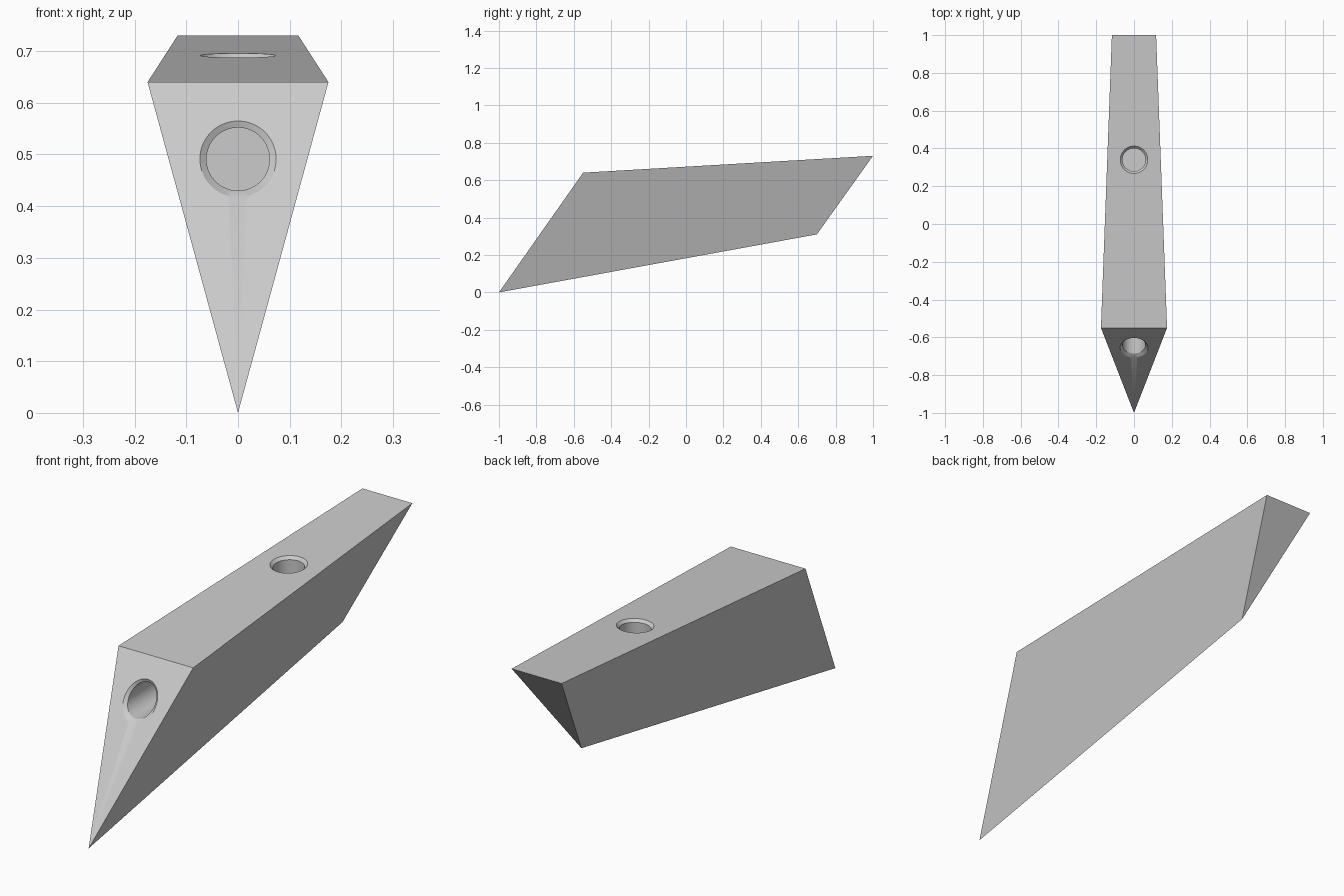
import bpy, bmesh, math
from mathutils import Vector

cube = bpy.data.objects.get("Cube")
if cube:
    bpy.data.objects.remove(cube, do_unlink=True)

grey = bpy.data.materials.new("light_grey")
grey.use_nodes = True
colour = (0.6, 0.6, 0.6, 1)
grey.diffuse_color = colour
grey.node_tree.nodes["Principled BSDF"].inputs["Base Color"].default_value = colour


def finish(bm, name):
    bmesh.ops.recalc_face_normals(bm, faces=bm.faces)
    mesh = bpy.data.meshes.new(name)
    bm.to_mesh(mesh)
    bm.free()
    mesh.materials.append(grey)
    obj = bpy.data.objects.new(name, mesh)
    bpy.context.collection.objects.link(obj)
    return obj


def loft(bm, rings):
    """Skin a closed solid through equal-length rings of points."""
    rings = [[bm.verts.new(p) for p in ring] for ring in rings]
    n = len(rings[0])
    for a, b in zip(rings, rings[1:]):
        for i in range(n):
            j = (i + 1) % n
            bm.faces.new((a[i], a[j], b[j], b[i]))
    bm.faces.new(rings[0])
    bm.faces.new(rings[-1])


def hole_cutter(name, centre, axis, normal, depth, radius=0.061, bevel=0.012):
    """Blind round hole along axis, its bevelled rim following the sloping face."""
    side = Vector((1, 0, 0))
    up = axis.cross(side)
    sides = 64

    def ring(r, d, follow=True):
        points = []
        for i in range(sides):
            t = 2 * math.pi * i / sides
            u = (side * math.cos(t) + up * math.sin(t)) * r
            slide = -u.dot(normal) / axis.dot(normal) if follow else 0
            points.append(centre + u + axis * (d + slide))
        return points

    bm = bmesh.new()
    loft(bm, [ring(radius + 2 * bevel, -bevel), ring(radius, bevel),
              ring(radius, depth, False)])
    return finish(bm, name)


# Wedge body: triangular section running from the pointed front to the back
front = [Vector(p) for p in ((-0.175, -0.55, 0.64), (0.175, -0.55, 0.64), (0, -1, 0))]
back = [Vector(p) for p in ((-0.117, 1, 0.73), (0.117, 1, 0.73), (0, 0.7, 0.31))]
bm = bmesh.new()
loft(bm, [front, back])
body = finish(bm, "wedge_body")

# Holes in the sloping front face and in the top face
front_normal = (front[1] - front[0]).cross(front[2] - front[0]).normalized()
top_normal = (front[1] - front[0]).cross(back[0] - front[0]).normalized()
cutters = [
    hole_cutter("front_hole_cutter", Vector((0, -0.654, 0.491)), Vector((0, 1, 0)),
                front_normal, 0.2),
    hole_cutter("top_hole_cutter", Vector((0, 0.34, 0.692)), Vector((0, 0, -1)),
                top_normal, 0.16),
]
bpy.context.view_layer.objects.active = body
for cutter in cutters:
    cutter.hide_render = True
    cut = body.modifiers.new(cutter.name, "BOOLEAN")
    cut.operation = "DIFFERENCE"
    cut.solver = "EXACT"
    cut.object = cutter
    bpy.ops.object.modifier_apply(modifier=cut.name)
    bpy.data.objects.remove(cutter, do_unlink=True)

# Smooth hole walls, sharp body edges
bpy.ops.object.select_all(action="DESELECT")
body.select_set(True)
bpy.ops.object.shade_smooth_by_angle(angle=math.radians(25))
